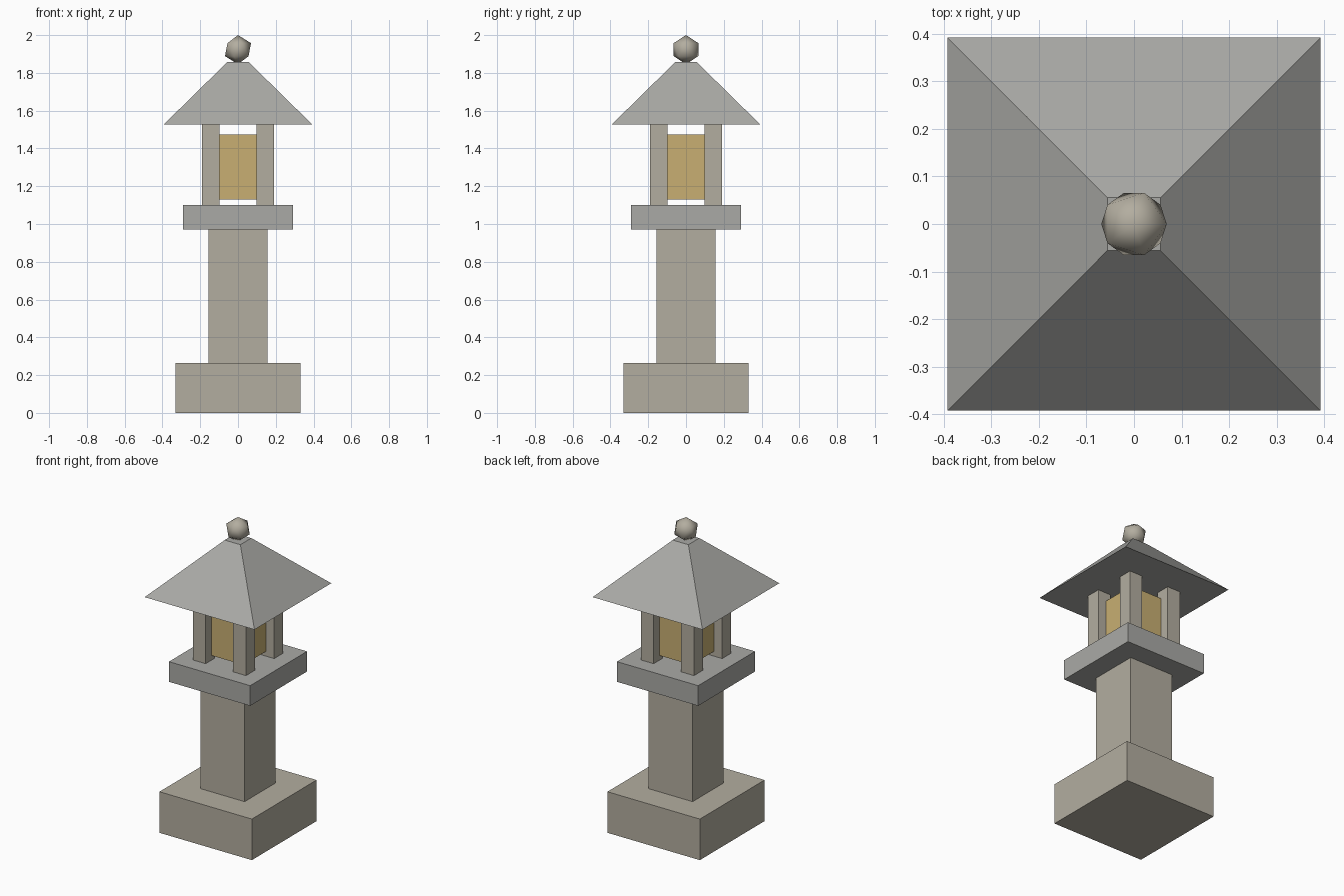
import bpy
import math

if "Cube" in bpy.data.objects:
    bpy.data.objects.remove(bpy.data.objects["Cube"])


def material(name, rgb):
    mat = bpy.data.materials.new(name)
    mat.diffuse_color = (*rgb, 1.0)
    mat.use_nodes = True
    mat.node_tree.nodes["Principled BSDF"].inputs["Base Color"].default_value = mat.diffuse_color
    return mat


warm_stone = material("warm_stone", (0.45, 0.42, 0.35))
cool_stone = material("cool_stone", (0.40, 0.40, 0.38))
lamp_paper = material("lamp_paper", (0.58, 0.43, 0.17))


def finish(name, mat):
    obj = bpy.context.object
    obj.name = name
    obj.data.materials.append(mat)
    return obj


def block(name, half, z0, z1, mat, x=0.0, y=0.0):
    """Square block with the given half width between two heights."""
    bpy.ops.mesh.primitive_cube_add(size=1, location=(x, y, (z0 + z1) / 2))
    obj = finish(name, mat)
    obj.scale = (2 * half, 2 * half, z1 - z0)
    bpy.ops.object.transform_apply(location=False, rotation=False, scale=True)
    return obj


# Stacked body
block("base", 0.33, 0.0, 0.265, warm_stone)
block("column", 0.157, 0.265, 0.97, warm_stone)
block("platform", 0.29, 0.97, 1.10, cool_stone)

# Lamp box, its corners set into the four posts
block("lamp_box", 0.13, 1.13, 1.475, lamp_paper)
for side, sx in (("left", -1), ("right", 1)):
    for end, sy in (("front", -1), ("back", 1)):
        block(f"{end}_{side}_post", 0.046, 1.10, 1.53, warm_stone,
              sx * 0.144, sy * 0.144)

# Four-sided roof with a small flat top
bpy.ops.mesh.primitive_cone_add(
    vertices=4, radius1=0.392 * math.sqrt(2), radius2=0.056 * math.sqrt(2),
    depth=0.33, location=(0, 0, 1.693), rotation=(0, 0, math.pi / 4))
finish("roof", cool_stone)
bpy.ops.object.transform_apply(location=False, rotation=True, scale=False)

# Smooth low-poly finial
bpy.ops.mesh.primitive_ico_sphere_add(
    subdivisions=1, radius=0.077, location=(0, 0, 1.923))
finish("finial", warm_stone)
bpy.ops.object.shade_smooth()
